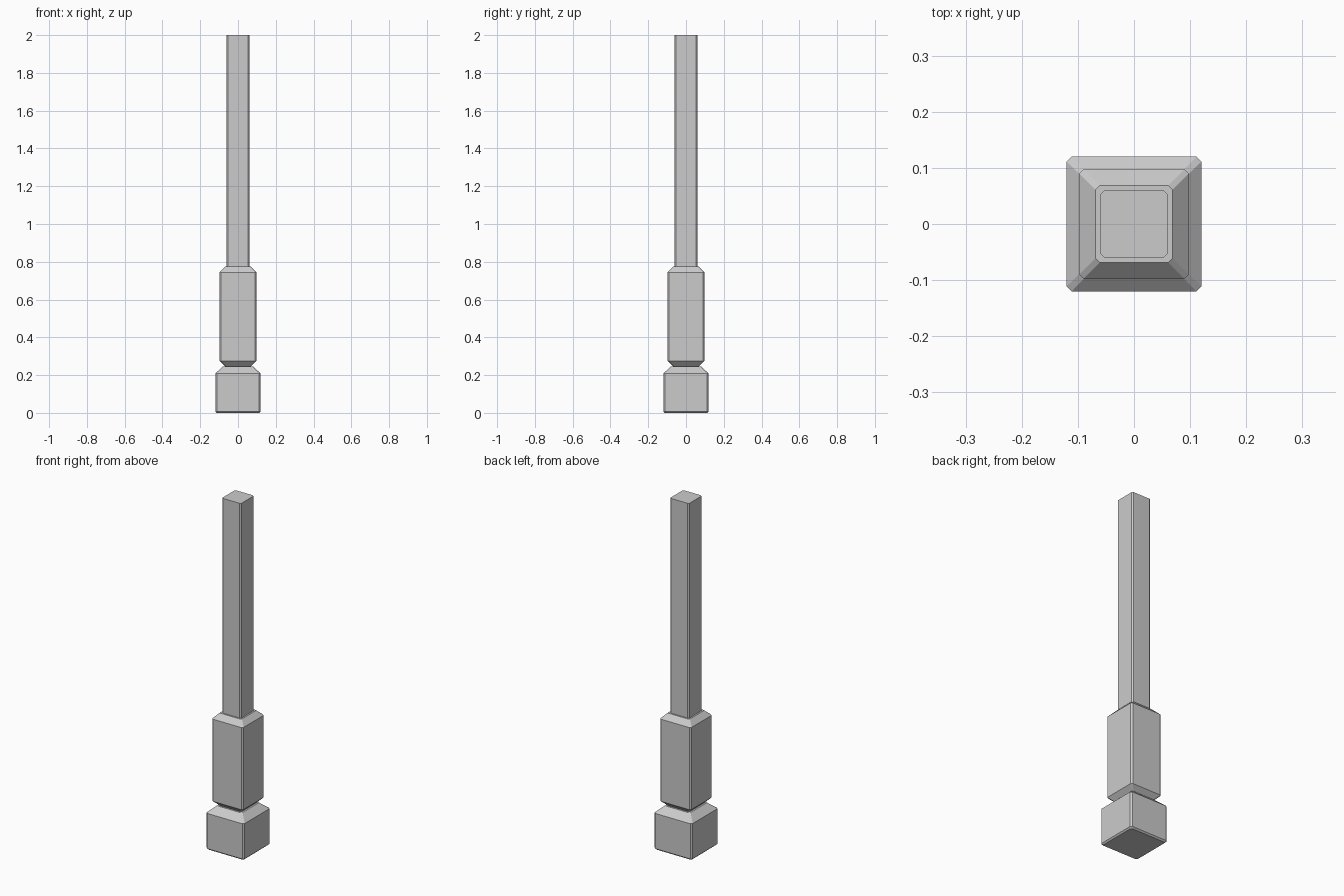
import bpy, bmesh

if "Cube" in bpy.data.objects:
    bpy.data.objects.remove(bpy.data.objects["Cube"])


def loft(name, sections):
    """Stack square sections (half width, corner chamfer, z) into a closed solid."""
    bm = bmesh.new()
    rings = []
    for h, c, z in sections:
        k = h - c
        pts = [(h, -k), (h, k), (k, h), (-k, h), (-h, k), (-h, -k), (-k, -h), (k, -h)]
        rings.append([bm.verts.new((x, y, z)) for x, y in pts])
    for a, b in zip(rings, rings[1:]):
        for i in range(8):
            j = (i + 1) % 8
            bm.faces.new((a[i], a[j], b[j], b[i]))
    bm.faces.new(rings[0][::-1])
    bm.faces.new(rings[-1])
    bmesh.ops.recalc_face_normals(bm, faces=bm.faces)
    mesh = bpy.data.meshes.new(name)
    bm.to_mesh(mesh)
    bm.free()
    obj = bpy.data.objects.new(name, mesh)
    bpy.context.collection.objects.link(obj)
    return obj


# Foot block with small bottom bevel and sloped top
loft("base_block", [(0.112, 0.008, 0), (0.12, 0.009, 0.008),
                    (0.12, 0.009, 0.209), (0.079, 0.008, 0.246)])

# Thicker middle block, tapered at both ends
loft("middle_block", [(0.069, 0.008, 0.246), (0.098, 0.008, 0.275),
                      (0.098, 0.008, 0.744), (0.069, 0.008, 0.774)])

# Slim square shaft
loft("shaft", [(0.06, 0.007, 0.774), (0.06, 0.007, 2.0)])
